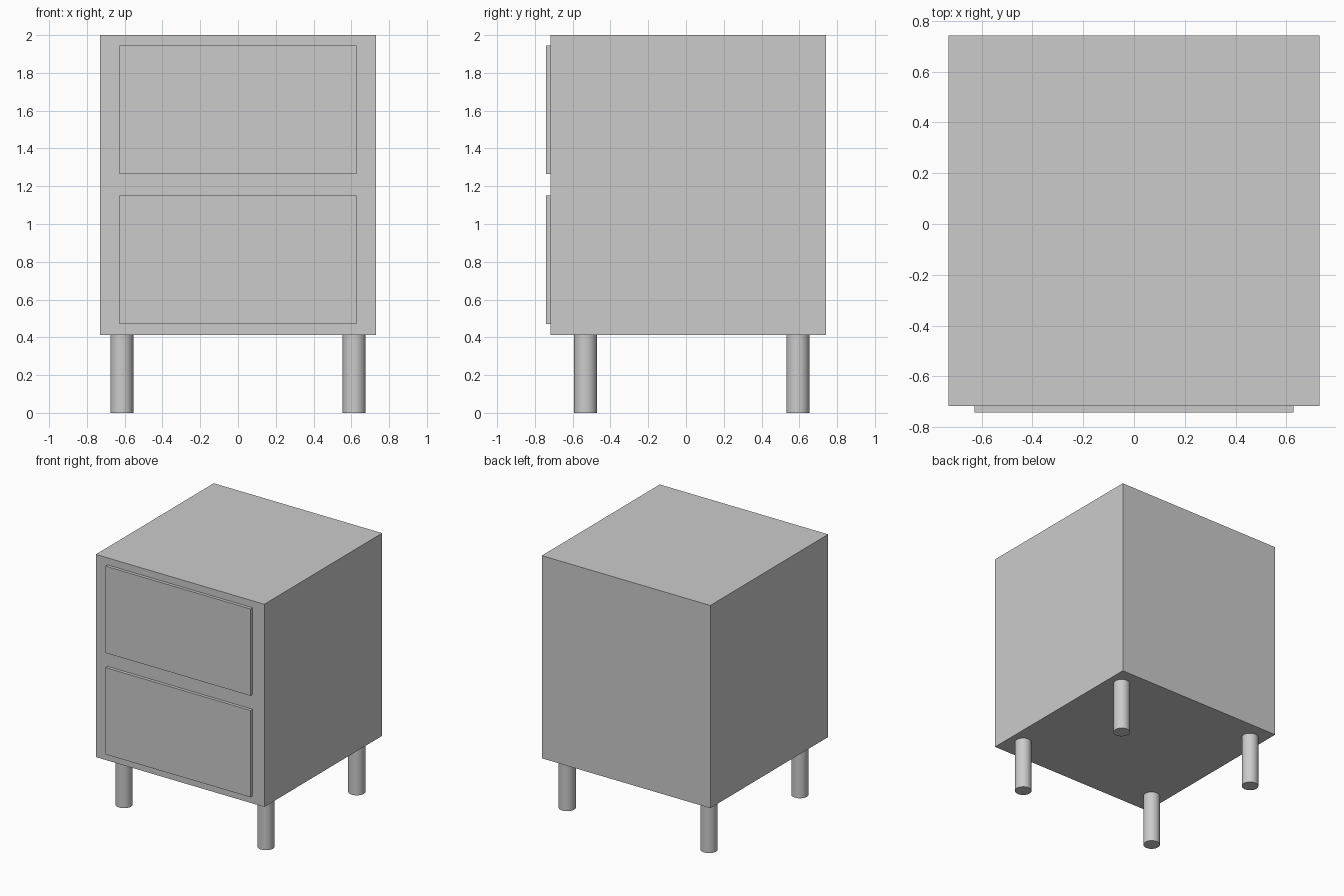
import bpy

if "Cube" in bpy.data.objects:
    bpy.data.objects.remove(bpy.data.objects["Cube"])

FRONT, BACK, BOTTOM, TOP = -0.717, 0.742, 0.412, 2.0


def box(name, lo, hi):
    """Box spanning two opposite corners."""
    centre = [(a + b) / 2 for a, b in zip(lo, hi)]
    bpy.ops.mesh.primitive_cube_add(size=1, location=centre)
    obj = bpy.context.object
    obj.name = name
    obj.scale = [b - a for a, b in zip(lo, hi)]
    bpy.ops.object.transform_apply(location=False, rotation=False, scale=True)
    return obj


# Cabinet body
box("cabinet_body", (-0.73, FRONT, BOTTOM), (0.73, BACK, TOP))

# Drawer fronts, standing slightly proud of the body
for name, z0, z1 in (("lower_drawer_front", 0.47, 1.15),
                     ("upper_drawer_front", 1.265, 1.945)):
    box(name, (-0.628, -0.742, z0), (0.628, FRONT, z1))

# Round legs
for side, x in (("left", -0.615), ("right", 0.615)):
    for end, y in (("front", -0.532), ("back", 0.592)):
        bpy.ops.mesh.primitive_cylinder_add(
            vertices=32, radius=0.061, depth=BOTTOM, location=(x, y, BOTTOM / 2))
        bpy.context.object.name = f"{end}_{side}_leg"
        bpy.ops.object.shade_smooth_by_angle()
